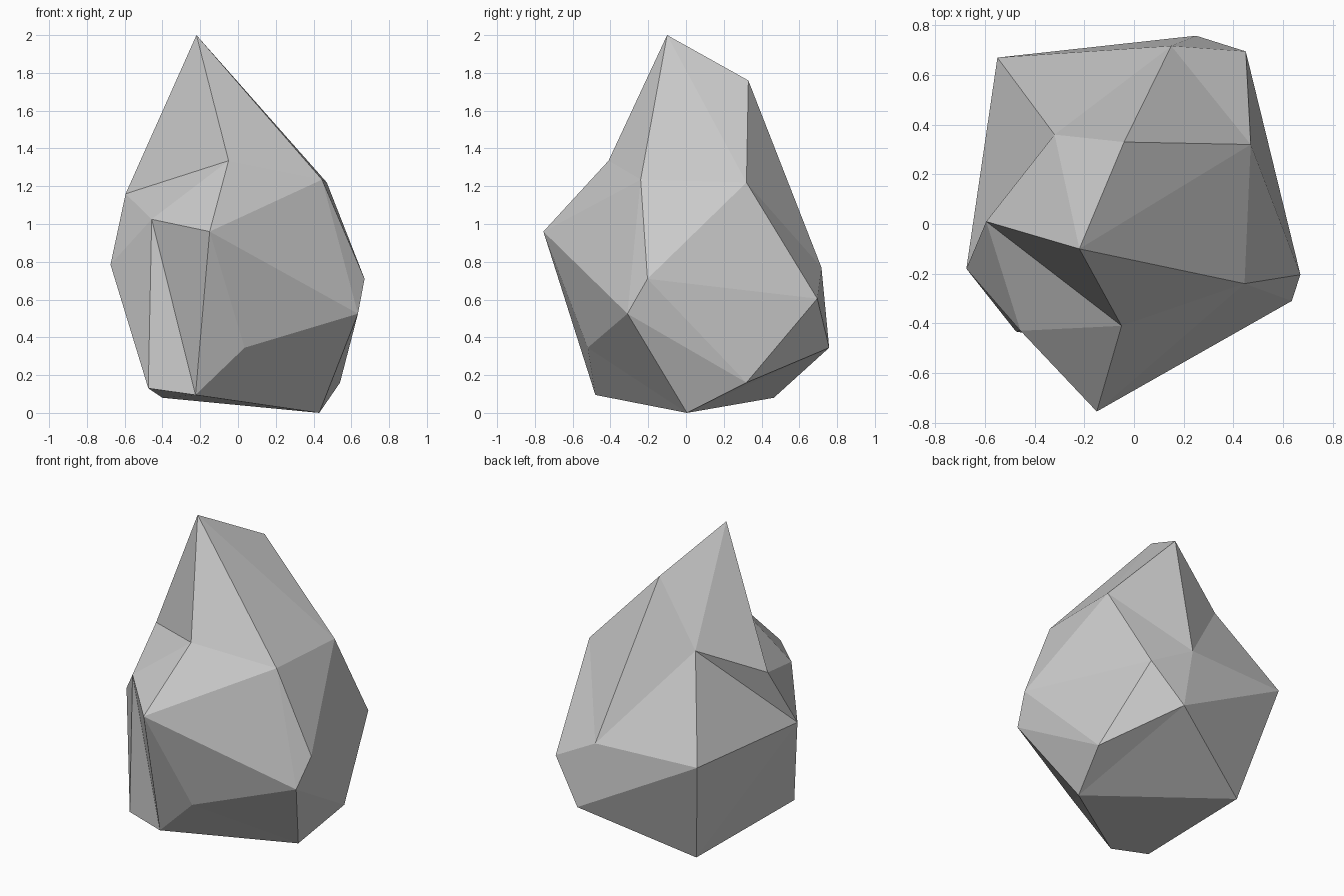
import bpy, bmesh

if "Cube" in bpy.data.objects:
    bpy.data.objects.remove(bpy.data.objects["Cube"])

# Rock corners, grouped by height
crown = {"A": (-.22, -.10, 2.0), "B": (-.04, .33, 1.76)}
shoulder = {"C": (-.32, .36, 1.36), "F": (-.05, -.41, 1.335), "G": (.445, -.24, 1.235),
            "D": (.47, .32, 1.22), "E": (-.595, .01, 1.16), "L": (-.457, -.43, 1.025)}
waist = {"J": (-.15, -.755, .96), "K": (-.675, -.18, .785), "M": (-.55, .67, .78),
         "N": (.15, .717, .77), "H": (.67, -.204, .71), "O": (.45, .695, .605),
         "I": (.635, -.31, .525)}
base = {"V": (.035, -.52, .345), "P": (.25, .758, .345), "Q": (.54, .32, .16),
        "T": (-.475, -.433, .13), "S": (-.225, -.48, .095), "U": (-.40, .465, .08),
        "R": (.43, .005, 0)}

bm = bmesh.new()
v = {k: bm.verts.new(p) for part in (crown, shoulder, waist, base) for k, p in part.items()}


def fan(hub, rim):
    """Ring of triangular facets around one corner."""
    for a, b in zip(rim, rim[1:] + rim[0]):
        bm.faces.new((v[hub], v[a], v[b]))


fan("A", "BCEFGD")   # peak
fan("K", "CELTUM")   # left flank
fan("N", "CMPODB")   # back
fan("J", "FLSVIG")   # front bulge
fan("H", "DGIQO")    # right flank
fan("R", "QIVSUP")   # underside

# Single facets joining the fans
for tri in ("ELF", "LTS", "STU", "PUM", "OQP"):
    bm.faces.new([v[k] for k in tri])

bmesh.ops.recalc_face_normals(bm, faces=bm.faces)
mesh = bpy.data.meshes.new("rock")
bm.to_mesh(mesh)
bm.free()
rock = bpy.data.objects.new("rock", mesh)
bpy.context.collection.objects.link(rock)
